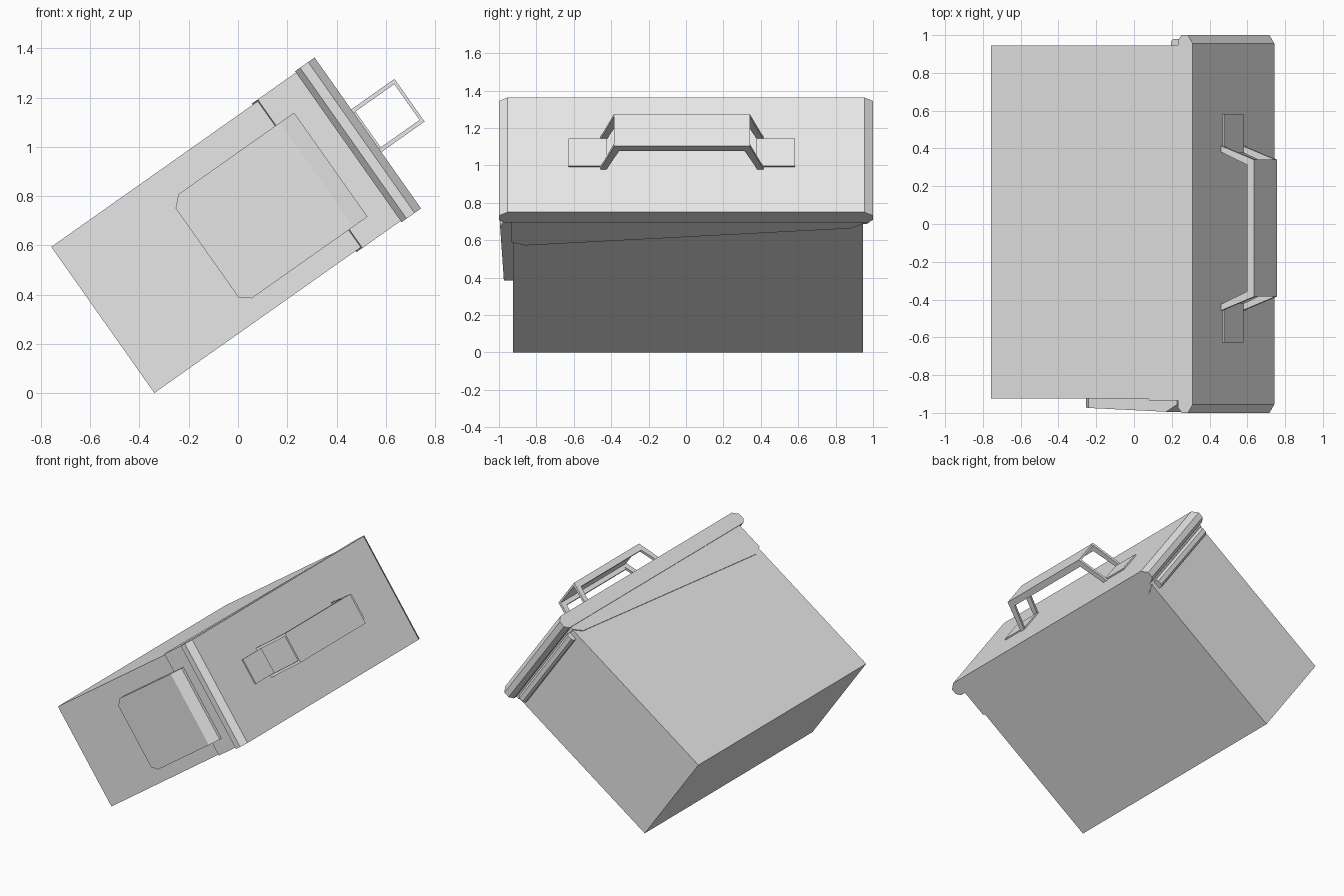
import bpy, bmesh, math
from mathutils import Matrix

if "Cube" in bpy.data.objects:
    bpy.data.objects.remove(bpy.data.objects["Cube"])

# The box is built upright (x = width, y = length, z = height), then tipped over
TILT = Matrix.Translation((-0.549, 0, 0.297)) @ Matrix.Rotation(math.radians(54.8), 4, 'Y')

grey = bpy.data.materials.new("grey metal")
grey.diffuse_color = (0.8, 0.8, 0.8, 1)
grey.use_nodes = True
grey.node_tree.nodes["Principled BSDF"].inputs["Base Color"].default_value = grey.diffuse_color


def finish(name, bm):
    bmesh.ops.recalc_face_normals(bm, faces=bm.faces)
    bm.transform(TILT)
    me = bpy.data.meshes.new(name)
    bm.to_mesh(me)
    bm.free()
    me.materials.append(grey)
    ob = bpy.data.objects.new(name, me)
    bpy.context.collection.objects.link(ob)
    return ob


def extrude(name, profile, axis, a, b):
    """Extrude a (p, z) profile from a to b along 'X' or 'Y'."""
    bm = bmesh.new()
    place = (lambda p, z, t: (t, p, z)) if axis == 'X' else (lambda p, z, t: (p, t, z))
    lo = [bm.verts.new(place(p, z, a)) for p, z in profile]
    hi = [bm.verts.new(place(p, z, b)) for p, z in profile]
    bm.faces.new(lo)
    bm.faces.new(hi)
    n = len(profile)
    for i in range(n):
        j = (i + 1) % n
        bm.faces.new((lo[i], lo[j], hi[j], hi[i]))
    return finish(name, bm)


def block(name, x0, x1, y0, y1, z0, z1):
    return extrude(name, [(y0, z0), (y1, z0), (y1, z1), (y0, z1)], 'X', x0, x1)


# Main container
block("container_body", -0.363, 0.363, -0.925, 0.945, 0, 1.22)

# Lid skirt, deep at the front and shallow towards the hinge
extrude("lid_skirt", [(-0.935, 1.23), (-0.935, 1.03), (-0.86, 1.0), (0.88, 1.158),
                      (0.947, 1.2), (0.947, 1.23)], 'X', -0.369, 0.369)

# Lid with chamfered ends
extrude("lid", [(-0.97, 1.22), (0.97, 1.22), (1.0, 1.245), (1.0, 1.285), (0.955, 1.317),
                (-0.955, 1.317), (-1.0, 1.285), (-1.0, 1.245)], 'X', -0.375, 0.375)

# Hinge bar on the back wall
extrude("hinge_bar", [(0.94, 1.145), (0.968, 1.145), (0.98, 1.16), (0.98, 1.19),
                      (0.968, 1.205), (0.94, 1.205)], 'X', -0.33, 0.33)

# Front latch plate: clipped lower corners, upper edge folded back to the skirt
bm = bmesh.new()
outline = [(-0.24, 1.12), (-0.24, 1.05), (-0.24, 0.545), (-0.2, 0.503),
           (0.243, 0.503), (0.277, 0.545), (0.277, 1.05), (0.277, 1.12)]
front = [bm.verts.new((x, -0.955 if z > 1.1 else -0.972 - 0.04 * (z - 0.5), z))
         for x, z in outline]
back = [bm.verts.new((x, -0.92, z)) for x, z in outline]
bm.faces.new(front[1:7])
bm.faces.new((front[0], front[1], front[6], front[7]))
bm.faces.new(back)
for i in range(8):
    j = (i + 1) % 8
    bm.faces.new((front[i], front[j], back[j], back[i]))
finish("latch_plate", bm)

# Carry handle: channel grip, four slanted straps and two mounting tabs
HX, HY, HW = -0.011, -0.022, 0.106
extrude("handle_grip", [(HX - HW, 1.488), (HX - HW, 1.532), (HX + HW, 1.532), (HX + HW, 1.488),
                        (HX + HW - 0.014, 1.488), (HX + HW - 0.014, 1.519),
                        (HX - HW + 0.014, 1.519), (HX - HW + 0.014, 1.488)],
        'Y', HY - 0.363, HY + 0.363)
for s, end in ((-1, "front"), (1, "back")):
    for t, side in ((-1, "upper"), (1, "lower")):
        extrude(f"handle_strap_{end}_{side}",
                [(HY + s * 0.405, 1.312), (HY + s * 0.438, 1.312),
                 (HY + s * 0.363, 1.53), (HY + s * 0.33, 1.50)],
                'X', HX + t * HW, HX + t * (HW - 0.017))
    ya, yb = sorted((HY + s * 0.40, HY + s * 0.605))
    block(f"handle_tab_{end}", HX - 0.089, HX + 0.089, ya, yb, 1.312, 1.326)
